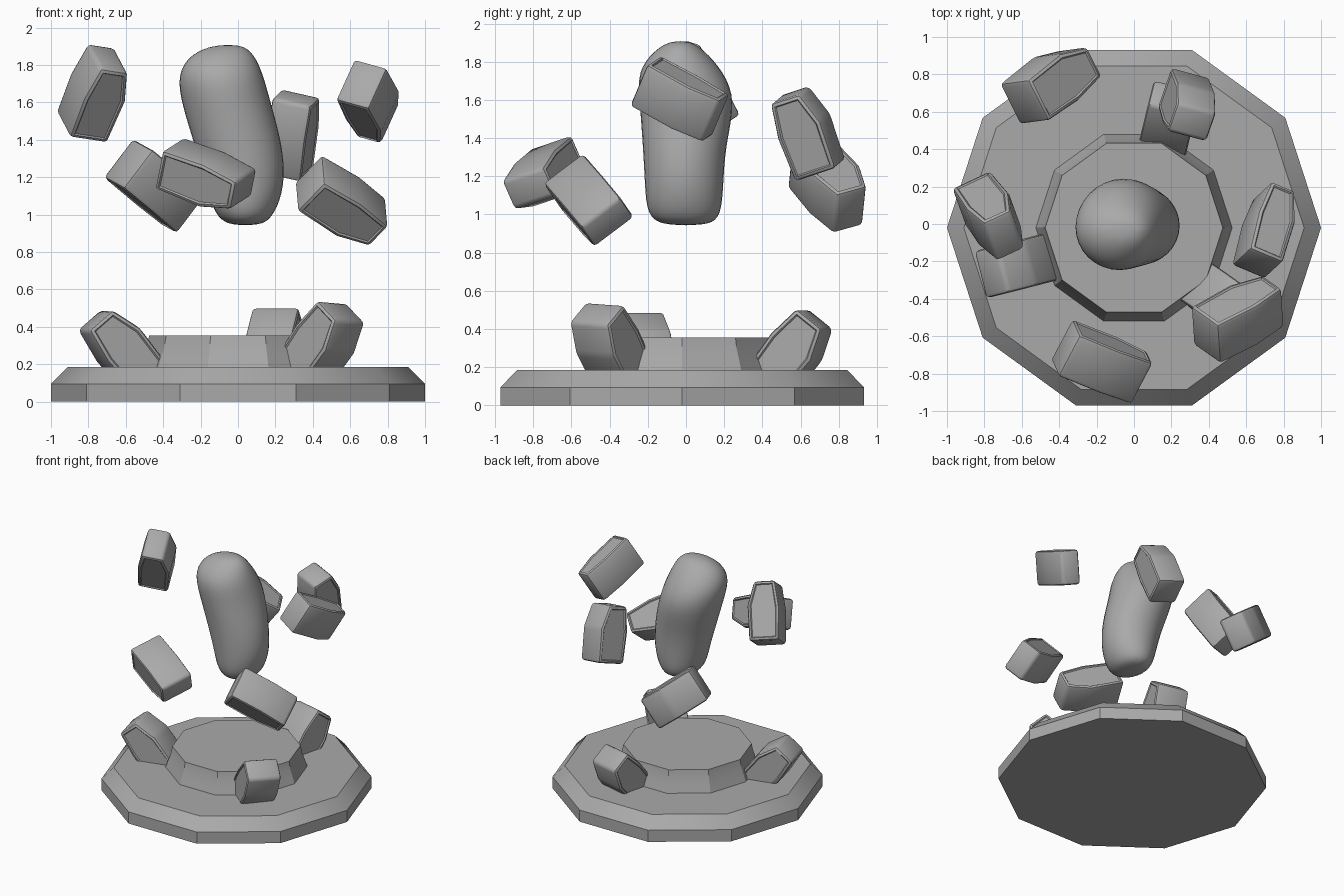
import bpy, bmesh, math
from mathutils import Vector

cube = bpy.data.objects.get("Cube")
if cube:
    bpy.data.objects.remove(cube, do_unlink=True)

stone = bpy.data.materials.new("grey_stone")
stone.use_nodes = True
GREY = (0.4, 0.4, 0.4, 1)
stone.diffuse_color = GREY
stone.node_tree.nodes["Principled BSDF"].inputs["Base Color"].default_value = GREY


def finish(bm, name, loc, angle):
    bmesh.ops.recalc_face_normals(bm, faces=bm.faces[:])
    mesh = bpy.data.meshes.new(name)
    bm.to_mesh(mesh)
    bm.free()
    mesh.materials.append(stone)
    obj = bpy.data.objects.new(name, mesh)
    obj.location = loc
    bpy.context.collection.objects.link(obj)
    bpy.ops.object.select_all(action='DESELECT')
    obj.select_set(True)
    bpy.context.view_layer.objects.active = obj
    bpy.ops.object.shade_smooth_by_angle(angle=math.radians(angle))
    return obj


def loft(rings, sides):
    """Stack of elliptical rings (z, cx, cy, rx, ry), capped at both ends."""
    bm = bmesh.new()
    loops = []
    for z, cx, cy, rx, ry in rings:
        loops.append([bm.verts.new((cx + rx * math.cos(math.tau * i / sides),
                                    cy + ry * math.sin(math.tau * i / sides), z))
                      for i in range(sides)])
    for low, high in zip(loops, loops[1:]):
        for i in range(sides):
            j = (i + 1) % sides
            bm.faces.new((low[i], low[j], high[j], high[i]))
    bm.faces.new(loops[0][::-1])
    bm.faces.new(loops[-1])
    return bm


def disc(name, profile):
    bm = loft([(z, 0, 0, r, r) for r, z in profile], 10)
    finish(bm, name, (0, -0.02, 0), 30)


# Stepped ten-sided pedestal
disc("pedestal_base", [(1, 0), (1, 0.095), (0.91, 0.185)])
disc("pedestal_step", [(0.53, 0.17), (0.51, 0.23), (0.485, 0.3), (0.475, 0.355)])

# Floating smooth boulder: (z, x min, x max, y min, y max) per section
SECTIONS = [
    (0.94, -0.05, 0.13, -0.13, 0.13),
    (1.0, -0.13, 0.2, -0.21, 0.19),
    (1.15, -0.17, 0.255, -0.22, 0.2),
    (1.35, -0.23, 0.25, -0.23, 0.21),
    (1.6, -0.31, 0.18, -0.25, 0.27),
    (1.75, -0.33, 0.14, -0.26, 0.2),
    (1.86, -0.26, 0.09, -0.17, 0.1),
    (1.91, -0.12, 0.02, -0.08, 0.02),
]
rings = [(z, (x0 + x1) / 2, (y0 + y1) / 2, (x1 - x0) * 0.54, (y1 - y0) * 0.54)
         for z, x0, x1, y0, y1 in SECTIONS]
boulder = finish(loft(rings, 8), "floating_boulder", (0, 0, 0), 180)
boulder.modifiers.new("Rounding", 'SUBSURF').levels = 2
boulder.modifiers["Rounding"].render_levels = 2

# Block outline: half straight, half tapering
OUTLINE = [(-0.5, -0.47), (0.05, -0.5), (0.5, -0.38),
           (0.5, 0.28), (0.1, 0.5), (-0.5, 0.46)]


def block(name, centre, long_axis, wide_axis, depth=0.26):
    """Tapered rounded block with a sunken panel on both flat sides."""
    a, b = Vector(long_axis), Vector(wide_axis)
    b -= a * (a.dot(b) / a.length_squared)
    side = a.cross(b).normalized()
    bm = bmesh.new()
    back, front = [[bm.verts.new(a * u + b * v + side * depth * s) for u, v in OUTLINE]
                   for s in (-0.5, 0.5)]
    bm.faces.new(back[::-1])
    bm.faces.new(front)
    for i in range(len(OUTLINE)):
        j = (i + 1) % len(OUTLINE)
        bm.faces.new((back[i], back[j], front[j], front[i]))
    bm.normal_update()
    edges = [e for e in bm.edges if e.calc_face_angle() > 0.35]
    bmesh.ops.bevel(bm, geom=edges, offset=0.022, segments=2, profile=0.5,
                    affect='EDGES', clamp_overlap=True)
    bm.normal_update()
    ranked = sorted(bm.faces, key=lambda f: f.calc_area() * abs(f.normal.dot(side)))
    bmesh.ops.inset_individual(bm, faces=ranked[-2:], thickness=0.008, depth=-0.008)
    finish(bm, name, centre, 40)


# Floating blocks around the boulder
block("floating_block_right_high", (-0.76, 0.04, 1.65), (0.15, -0.2, 0.37), (0.22, 0.1, -0.03))
block("floating_block_left_high", (0.71, -0.03, 1.6), (0.1, 0.37, -0.2), (0.2, -0.05, -0.07))
block("floating_block_back_left", (0.29, 0.63, 1.43), (0.05, -0.15, 0.4), (0.08, 0.23, 0.08), 0.22)
block("floating_block_back_right", (-0.44, 0.76, 1.15), (0.3, 0.22, -0.25), (-0.1, 0.25, 0.05))
block("floating_block_front_right", (-0.17, -0.74, 1.2), (0.4, -0.16, -0.15), (-0.05, 0.1, -0.22))
block("floating_block_front_left", (0.56, -0.5, 1.06), (0.36, 0.19, -0.22), (-0.16, 0.11, -0.16))

# Blocks leaning outward on the pedestal
block("leaning_block_right", (-0.62, -0.22, 0.28), (-0.27, -0.07, 0.33), (0.2, 0.05, 0.15))
block("leaning_block_left", (0.45, -0.4, 0.31), (0.22, -0.15, 0.33), (0.15, -0.13, -0.16))
block("leaning_block_back", (0.19, 0.56, 0.28), (0.06, 0.25, 0.33), (0.05, 0.2, -0.16))
